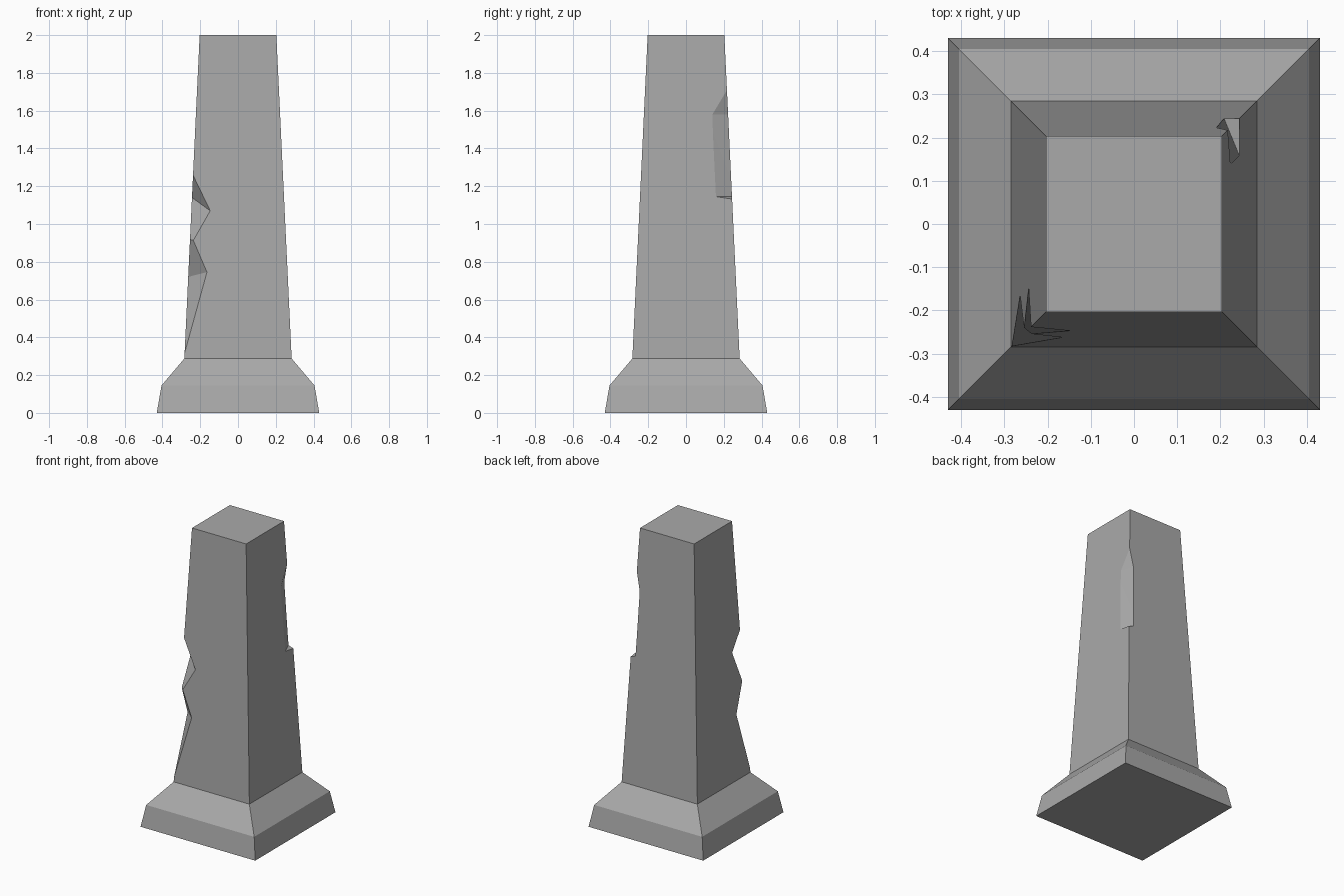
import bpy, bmesh
from mathutils import Vector

if "Cube" in bpy.data.objects:
    bpy.data.objects.remove(bpy.data.objects["Cube"], do_unlink=True)

stone = bpy.data.materials.new("grey stone")
stone.use_nodes = True
stone.diffuse_color = (0.4, 0.4, 0.4, 1)
stone.node_tree.nodes["Principled BSDF"].inputs["Base Color"].default_value = (0.4, 0.4, 0.4, 1)

BASE_Z, TOP_Z = 0.288, 2.0
BASE_R, TOP_R = 0.284, 0.203


def half_width(z):
    """Half width of the tapered shaft at height z."""
    return BASE_R + (TOP_R - BASE_R) * (z - BASE_Z) / (TOP_Z - BASE_Z)


def add_object(name, bm):
    bmesh.ops.recalc_face_normals(bm, faces=bm.faces)
    mesh = bpy.data.meshes.new(name)
    bm.to_mesh(mesh)
    bm.free()
    mesh.materials.append(stone)
    obj = bpy.data.objects.new(name, mesh)
    bpy.context.collection.objects.link(obj)
    return obj


# Square pillar: splayed plinth, sloped shoulder and tapered shaft in one solid
bm = bmesh.new()
rings = []
for r, z in [(0.43, 0), (0.405, 0.145), (BASE_R, BASE_Z), (TOP_R, TOP_Z)]:
    rings.append([bm.verts.new((x * r, y * r, z))
                  for x, y in [(-1, -1), (1, -1), (1, 1), (-1, 1)]])
bm.faces.new(rings[0])
bm.faces.new(rings[-1])
for low, high in zip(rings, rings[1:]):
    for i in range(4):
        j = (i + 1) % 4
        bm.faces.new((low[i], low[j], high[j], high[i]))
pillar = add_object("stone_pillar", bm)


# Chips: wedges cut from a shaft corner
def corner(side, z, out=0.002):
    r = half_width(z) + out
    return Vector((side * r, side * r, z))


def bite(side, depth_x, z_x, depth_y, z_y):
    """Cut line across a corner, stretched past both faces."""
    a = corner(side, z_x, 0) - Vector((side * depth_x, 0, 0))
    b = corner(side, z_y, 0) - Vector((0, side * depth_y, 0))
    reach = (a - b) * 0.4
    return [a + reach, b - reach]


def chip(name, points):
    bm = bmesh.new()
    for p in points:
        bm.verts.new(p)
    bmesh.ops.convex_hull(bm, input=bm.verts)
    cutter = add_object(name, bm)
    cutter.hide_render = True
    cutter.hide_viewport = True
    cutter.display_type = 'WIRE'
    mod = pillar.modifiers.new(name, 'BOOLEAN')
    mod.operation = 'DIFFERENCE'
    mod.solver = 'EXACT'
    mod.object = cutter
    return cutter


cutters = [
    chip("upper_front_chip", [corner(-1, 1.265), corner(-1, 0.87)]
         + bite(-1, 0.10, 1.07, 0.098, 1.14)),
    chip("lower_front_chip", [corner(-1, 0.96), corner(-1, 0.30)]
         + bite(-1, 0.098, 0.745, 0.10, 0.72)),
    chip("tall_back_chip", [corner(1, 1.72), corner(1, 1.10, 0.06)]
         + bite(1, 0.032, 1.58, 0.083, 1.58)
         + bite(1, 0.035, 1.145, 0.085, 1.145)),
]

# Bake the cuts and drop the helpers
depsgraph = bpy.context.evaluated_depsgraph_get()
carved = bpy.data.meshes.new_from_object(pillar.evaluated_get(depsgraph))
pillar.modifiers.clear()
pillar.data = carved
for cutter in cutters:
    bpy.data.objects.remove(cutter, do_unlink=True)
for face in pillar.data.polygons:
    face.use_smooth = False
